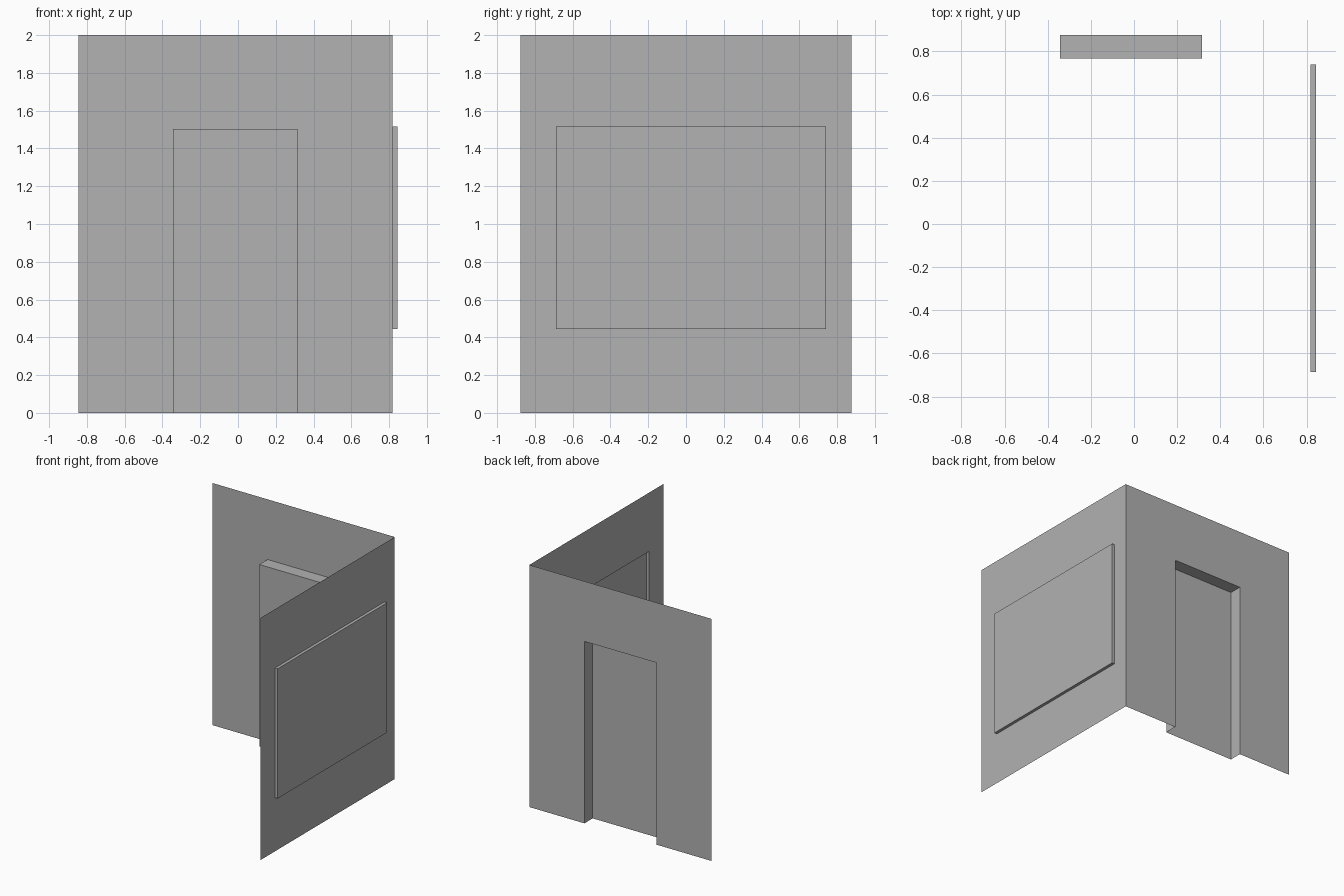
import bpy, bmesh

cube = bpy.data.objects.get("Cube")
if cube:
    bpy.data.objects.remove(cube, do_unlink=True)

GREY = (0.445, 0.445, 0.445, 1)
mat = bpy.data.materials.new("plain_grey")
mat.use_nodes = True
mat.diffuse_color = GREY
mat.node_tree.nodes["Principled BSDF"].inputs["Base Color"].default_value = GREY

BACK_Y, SIDE_X, HEIGHT = 0.876, 0.819, 2.0


def build(name, quads, place, outward):
    """Make thin quads from (along, up, depth) corners, facing the outward side."""
    bm = bmesh.new()
    for quad in quads:
        bm.faces.new([bm.verts.new(place(*p)) for p in quad])
    bmesh.ops.remove_doubles(bm, verts=bm.verts, dist=0.0001)
    bmesh.ops.recalc_face_normals(bm, faces=bm.faces)
    bm.normal_update()
    # The largest face decides which way the sheet points
    main = max(bm.faces, key=lambda f: f.calc_area())
    if main.normal.dot(outward) < 0:
        bmesh.ops.reverse_faces(bm, faces=bm.faces)
    mesh = bpy.data.meshes.new(name)
    bm.to_mesh(mesh)
    bm.free()
    mesh.materials.append(mat)
    bpy.context.collection.objects.link(bpy.data.objects.new(name, mesh))


def rect(a0, a1, z0, z1, d=0):
    return [(a0, z0, d), (a1, z0, d), (a1, z1, d), (a0, z1, d)]


def wall(name, panel_name, span, opening, depth, place, outward):
    """Sheet wall with an opening whose panel is pushed out by depth."""
    a0, a1 = span
    o0, o1, z0, z1 = opening
    sheet = [rect(a0, o0, z0, z1), rect(o1, a1, z0, z1)]
    for lo, hi in ((0, z0), (z1, HEIGHT)):
        if hi > lo:
            sheet += [rect(a0, o0, lo, hi), rect(o0, o1, lo, hi), rect(o1, a1, lo, hi)]
    build(name, sheet, place, outward)

    # Pushed panel and its rim; an opening on the floor has no sill
    near, far = rect(*opening), rect(*opening, depth)
    panel = [far]
    for i in range(1 if z0 == 0 else 0, 4):
        j = (i + 1) % 4
        panel.append([near[i], near[j], far[j], far[i]])
    build(panel_name, panel, place, outward)


# Back wall with a doorway sunk toward the front
wall("back_wall", "door_recess", (-0.845, SIDE_X), (-0.343, 0.315, 0, 1.503), -0.108,
     lambda a, z, d: (a, BACK_Y + d, z), (0, 1, 0))

# Side wall with a window panel raised outward
wall("side_wall", "window_panel", (-BACK_Y, BACK_Y), (-0.687, 0.74, 0.443, 1.515), 0.025,
     lambda a, z, d: (SIDE_X + d, a, z), (1, 0, 0))
